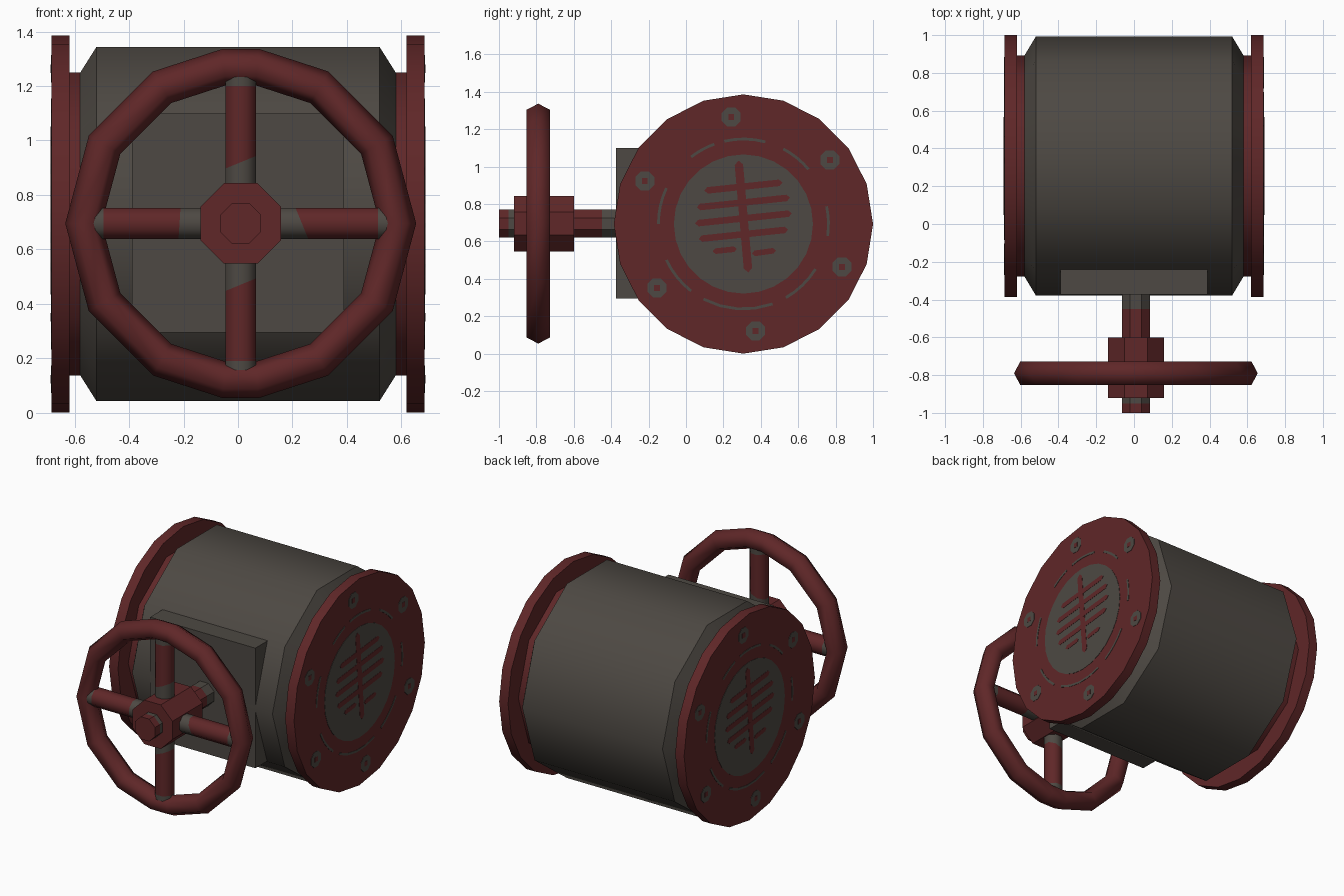
import bpy, bmesh, math
from mathutils import Matrix, Vector

if "Cube" in bpy.data.objects:
    bpy.data.objects.remove(bpy.data.objects["Cube"])

CY, CZ = 0.307, 0.693          # axis of the barrel (runs along x)
HUB = Vector((0.01, -0.79, 0.695))   # centre of the handwheel


def material(name, rgb):
    m = bpy.data.materials.new(name)
    m.diffuse_color = (*rgb, 1)
    m.use_nodes = True
    m.node_tree.nodes["Principled BSDF"].inputs["Base Color"].default_value = m.diffuse_color
    return m


RED = material("oxide red paint", (0.115, 0.020, 0.021))
GREY = material("worn grey metal", (0.075, 0.066, 0.056))
MATS = [RED, GREY]
R, G = 0, 1


def finish(name, bm, matrix=Matrix(), angle=None):
    bmesh.ops.recalc_face_normals(bm, faces=bm.faces)
    me = bpy.data.meshes.new(name)
    for f in bm.faces:
        f.smooth = angle is not None
    bm.to_mesh(me)
    bm.free()
    for m in MATS:
        me.materials.append(m)
    if angle is not None:
        me.set_sharp_from_angle(angle=math.radians(angle))
    ob = bpy.data.objects.new(name, me)
    bpy.context.collection.objects.link(ob)
    ob.matrix_world = matrix
    return ob


def tube(name, stations, n, bands, matrix, phase=0.0, angle=None):
    """Capped n-sided tube along local x; stations are (x, radius, skew)."""
    bm = bmesh.new()
    rings = []
    for x, r, skew in stations:
        ring = []
        for i in range(n):
            a = math.radians(phase) + math.tau * i / n
            ring.append(bm.verts.new((x + skew * math.cos(a), r * math.cos(a), r * math.sin(a))))
        rings.append(ring)
    for k, band in enumerate(bands):
        for i in range(n):
            j = (i + 1) % n
            f = bm.faces.new((rings[k][i], rings[k][j], rings[k + 1][j], rings[k + 1][i]))
            f.material_index = band
    bm.faces.new(rings[0]).material_index = bands[0]
    bm.faces.new(rings[-1]).material_index = bands[-1]
    return finish(name, bm, matrix, angle)


def plate(name, pts, side, x0, x1, mat):
    """Thin plate on an end face; pts are (u, v) seen from outside that face."""
    bm = bmesh.new()
    rows = [[bm.verts.new((side * x, CY + side * u, CZ + v)) for u, v in pts] for x in (x0, x1)]
    n = len(pts)
    for i in range(n):
        j = (i + 1) % n
        bm.faces.new((rows[0][i], rows[0][j], rows[1][j], rows[1][i]))
    bm.faces.new(rows[0])
    bm.faces.new(rows[1])
    for f in bm.faces:
        f.material_index = mat
    return finish(name, bm)


def polar(r, deg, u=0, v=0):
    a = math.radians(deg)
    return (u + r * math.cos(a), v + r * math.sin(a))


def circle(r, n, u=0, v=0, phase=0):
    return [polar(r, phase + 360 * i / n, u, v) for i in range(n)]


def bar(u, v, length, width, deg):
    c, s = math.cos(math.radians(deg)), math.sin(math.radians(deg))
    l, w = length / 2, width / 2
    out = [(-l, 0), (-l + w, -w), (l - w, -w), (l, 0), (l - w, w), (-l + w, w)]
    return [(u + a * c - b * s, v + a * s + b * c) for a, b in out]


# Ten-sided barrel with chamfered ends and red necks
barrel = Matrix.Translation((0, CY, CZ))
tube("barrel", [(-0.63, 0.585, 0), (-0.58, 0.585, 0), (-0.52, 0.685, 0),
                (0.52, 0.685, 0), (0.58, 0.585, 0), (0.63, 0.585, 0)],
     10, [R, G, G, G, R], barrel, angle=40)

# Square bonnet block on the front
bm = bmesh.new()
bmesh.ops.create_cube(bm, size=1)
for f in bm.faces:
    f.material_index = G
finish("bonnet_block", bm, Matrix.Translation((0, -0.173, 0.697)) @ Matrix.Diagonal((0.78, 0.40, 0.805, 1)))

# End flanges with worn disc, streaks, ring arcs and bolts
for side, word in ((1, "right"), (-1, "left")):
    tube(word + "_flange", [(side * 0.62, 0.693, 0), (side * 0.686, 0.693, 0)], 20, [R], barrel, angle=40)
    plate(word + "_worn_disc", circle(0.372, 28), side, 0.684, 0.688, G)
    streaks = [bar(0.0, 0.04, 0.60, 0.045, 95)]
    for v, length in ((0.20, 0.42), (0.115, 0.50), (0.03, 0.52), (-0.055, 0.48)):
        streaks.append(bar(0, v, length, 0.035, 6))
    streaks += [bar(0.11, -0.15, 0.13, 0.03, 8), bar(-0.1, -0.14, 0.13, 0.03, 6)]
    for k, pts in enumerate(streaks):
        plate(f"{word}_paint_streak_{k}", pts, side, 0.686, 0.6895 + 0.00005 * k, R)
    for k, (a0, a1) in enumerate(((75, 103), (110, 128), (40, 62), (-8, 12),
                                  (205, 232), (242, 290), (300, 328), (155, 180))):
        steps = [a0 + (a1 - a0) * i / 4 for i in range(5)]
        pts = [polar(0.462, a) for a in steps] + [polar(0.447, a) for a in reversed(steps)]
        plate(f"{word}_ring_arc_{k}", pts, side, 0.684, 0.688, G)
    for k in range(6):
        u, v = polar(0.575, 36.5 + 60 * k)
        plate(f"{word}_bolt_{k}", circle(0.055, 8, u, v, 22.5), side, 0.684, 0.688, G)
        plate(f"{word}_bolt_centre_{k}", circle(0.022, 4, u, v, 45), side, 0.686, 0.6895, R)

# Stem and octagonal hub along y
along_y = Matrix.Translation((HUB.x, 0, HUB.z)) @ Matrix.Rotation(math.pi / 2, 4, 'Z')
tube("stem", [(y, 0.081, 0) for y in (-1.0, -0.95, -0.91, -0.58, -0.45, -0.3)], 8,
     [R, G, R, R, G], along_y, 22.5, 30)
bpy.data.objects["stem"].data.polygons[24].material_index = R
tube("hub", [(-0.92, 0.16, 0), (-0.60, 0.16, 0)], 8, [R], along_y, 22.5)

# Four spokes with bare metal at both ends
for k, word in enumerate(("right", "lower", "left", "upper")):
    m = Matrix.Translation(HUB) @ Matrix.Rotation(math.radians(90 * k), 4, 'Y') @ Matrix.Rotation(math.pi / 2, 4, 'X')
    skew = -0.025 if k != 2 else 0.004
    tube(word + "_spoke", [(0.05, 0.061, 0), (0.225, 0.061, skew), (0.505, 0.061, 0), (0.58, 0.061, 0)],
         8, [G, R, G], m, 22.5, 60)

# Handwheel rim: hexagonal section swept round a coarse circle
bm = bmesh.new()
rings = []
for deg in (0, 30, 60, 84, 96, 120, 150, 180, 210, 240, 264, 276, 300, 330):
    ring = []
    for i in range(6):
        a = math.tau * i / 6
        x, z = polar(0.578 + 0.067 * math.cos(a), deg)
        ring.append(bm.verts.new((x, 0.073 * math.sin(a), z)))
    rings.append(ring)
for k, ring in enumerate(rings):
    nxt = rings[(k + 1) % len(rings)]
    for i in range(6):
        j = (i + 1) % 6
        bm.faces.new((ring[i], ring[j], nxt[j], nxt[i])).material_index = R
finish("handwheel_rim", bm, Matrix.Translation(HUB), 75)
